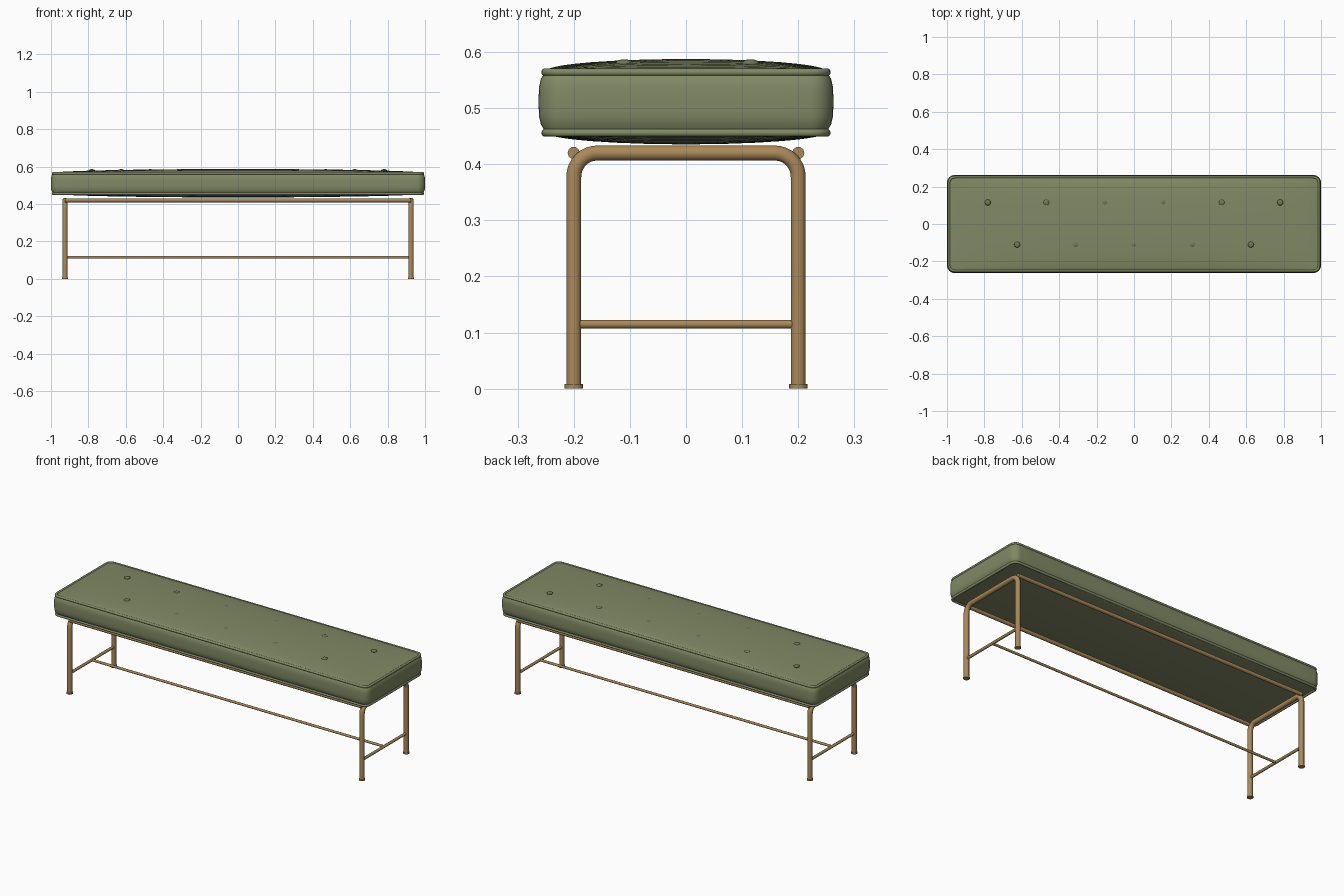
import bpy, bmesh, math

if "Cube" in bpy.data.objects:
    bpy.data.objects.remove(bpy.data.objects["Cube"])

def material(name, col):
    m = bpy.data.materials.new(name)
    m.diffuse_color = (*col, 1)
    m.use_nodes = True
    m.node_tree.nodes["Principled BSDF"].inputs["Base Color"].default_value = m.diffuse_color
    return m

OLIVE = material("olive_fabric", (0.22, 0.25, 0.13))
DARK = material("button_fabric", (0.16, 0.19, 0.09))
BRASS = material("brass", (0.40, 0.25, 0.10))

def finish(ob, mat, angle=40):
    ob.data.materials.clear()
    ob.data.materials.append(mat)
    bpy.ops.object.select_all(action='DESELECT')
    ob.select_set(True)
    bpy.context.view_layer.objects.active = ob
    bpy.ops.object.shade_smooth_by_angle(angle=math.radians(angle))
    return ob

def tube(name, pts, r, mat, cyclic=False):
    cu = bpy.data.curves.new(name, 'CURVE')
    cu.dimensions = '3D'
    cu.bevel_depth, cu.bevel_resolution, cu.use_fill_caps = r, 3, True
    sp = cu.splines.new('POLY')
    sp.points.add(len(pts) - 1)
    for p, co in zip(sp.points, pts):
        p.co = (*co, 1)
    sp.use_cyclic_u = cyclic
    ob = bpy.data.objects.new(name, cu)
    bpy.context.collection.objects.link(ob)
    bpy.ops.object.select_all(action='DESELECT')
    ob.select_set(True)
    bpy.context.view_layer.objects.active = ob
    bpy.ops.object.convert(target='MESH')
    return finish(bpy.context.view_layer.objects.active, mat)

def rounded_rect(hx, hy, r, nx=24, ny=10, nc=6):
    """Counter-clockwise loop with rounded corners and subdivided sides."""
    corners = []
    for k, (sx, sy) in enumerate([(1, 1), (-1, 1), (-1, -1), (1, -1)]):
        corners.append([(sx * (hx - r) + r * math.cos((k + i / nc) * math.pi / 2),
                         sy * (hy - r) + r * math.sin((k + i / nc) * math.pi / 2))
                        for i in range(nc + 1)])
    pts = []
    for k in range(4):
        pts += corners[k]
        a, b = corners[k][-1], corners[(k + 1) % 4][0]
        n = nx if k % 2 == 0 else ny
        pts += [(a[0] + (b[0] - a[0]) * i / n, a[1] + (b[1] - a[1]) * i / n)
                for i in range(1, n)]
    return pts

# Cushion: bulging side band lofted into domed top and bottom
HX, HY, RC = 0.988, 0.25, 0.03
Z_LOW, Z_HIGH, DOME = 0.457, 0.566, 0.0215

def dome(x, y):
    u, v = min(1, abs(x) / HX), min(1, abs(y) / HY)
    return DOME * math.sqrt((1 - u * u) * (1 - v * v))

SCALES = [0.12, 0.3, 0.5, 0.68, 0.8, 0.88, 0.94, 0.98]
edge = rounded_rect(HX, HY, RC)
rings = [[(x * s, y * s, Z_LOW - dome(x * s, y * s)) for x, y in edge] for s in SCALES]
for i in range(9):
    t = i / 8
    b = 0.0125 * (1 - (2 * t - 1) ** 4)
    rings.append([(x, y, Z_LOW + t * (Z_HIGH - Z_LOW))
                  for x, y in rounded_rect(HX + b, HY + b, RC + b)])
rings += [[(x * s, y * s, Z_HIGH + dome(x * s, y * s)) for x, y in edge]
          for s in reversed(SCALES)]

bm = bmesh.new()
vs = [[bm.verts.new(p) for p in ring] for ring in rings]
n = len(edge)
for a, b in zip(vs, vs[1:]):
    for i in range(n):
        j = (i + 1) % n
        bm.faces.new((a[i], a[j], b[j], b[i]))
for ring, z in ((vs[0], Z_LOW - DOME), (vs[-1], Z_HIGH + DOME)):
    c = bm.verts.new((0, 0, z))
    for i in range(n):
        bm.faces.new((ring[i], ring[(i + 1) % n], c))
bmesh.ops.recalc_face_normals(bm, faces=bm.faces)
me = bpy.data.meshes.new("cushion")
bm.to_mesh(me)
bm.free()
cushion = bpy.data.objects.new("cushion", me)
bpy.context.collection.objects.link(cushion)
finish(cushion, OLIVE)

# Piping around both cushion edges
for name, z in (("top_piping", Z_HIGH - 0.002), ("bottom_piping", Z_LOW - 0.001)):
    loop = rounded_rect(HX + 0.001, HY + 0.001, RC, 1, 1)
    tube(name, [(x, y, z) for x, y in loop], 0.007, OLIVE, True)

# Staggered button rows
spots = [((i - 2.5) * 0.3125, 0.115) for i in range(6)]
spots += [((i - 2) * 0.3125, -0.11) for i in range(5)]
for i, (x, y) in enumerate(spots):
    bpy.ops.mesh.primitive_uv_sphere_add(segments=16, ring_count=8, radius=1,
                                         location=(x, y, 0.58))
    ob = bpy.context.object
    ob.name = f"button_{i + 1}"
    ob.scale = (0.016, 0.016, 0.007)
    finish(ob, DARK)

# Frame: bent end hoops with stretchers, and feet
LX, LY, ZT, BR = 0.925, 0.2, 0.42, 0.042
arc = [(LY - BR + BR * math.cos(i * math.pi / 16), ZT - BR + BR * math.sin(i * math.pi / 16))
       for i in range(9)]
half = [(LY, 0.002)] + arc
path = half + [(-y, z) for y, z in reversed(half)]
for side, x in (("left", -LX), ("right", LX)):
    tube(f"{side}_leg_hoop", [(x, y, z) for y, z in path], 0.014, BRASS)
    tube(f"{side}_stretcher", [(x, -LY, 0.115), (x, LY, 0.115)], 0.008, BRASS)
    for end, y in (("front", -LY), ("back", LY)):
        bpy.ops.mesh.primitive_cylinder_add(vertices=20, radius=0.0165, depth=0.008,
                                            location=(x, y, 0.004))
        bpy.context.object.name = f"{side}_{end}_foot"
        finish(bpy.context.object, BRASS)

# Long rails under the cushion and the low centre stretcher
for end, y in (("front", -LY), ("back", LY)):
    tube(f"{end}_rail", [(-LX, y, ZT), (LX, y, ZT)], 0.011, BRASS)
tube("centre_stretcher", [(-LX, 0, 0.115), (LX, 0, 0.115)], 0.007, BRASS)
